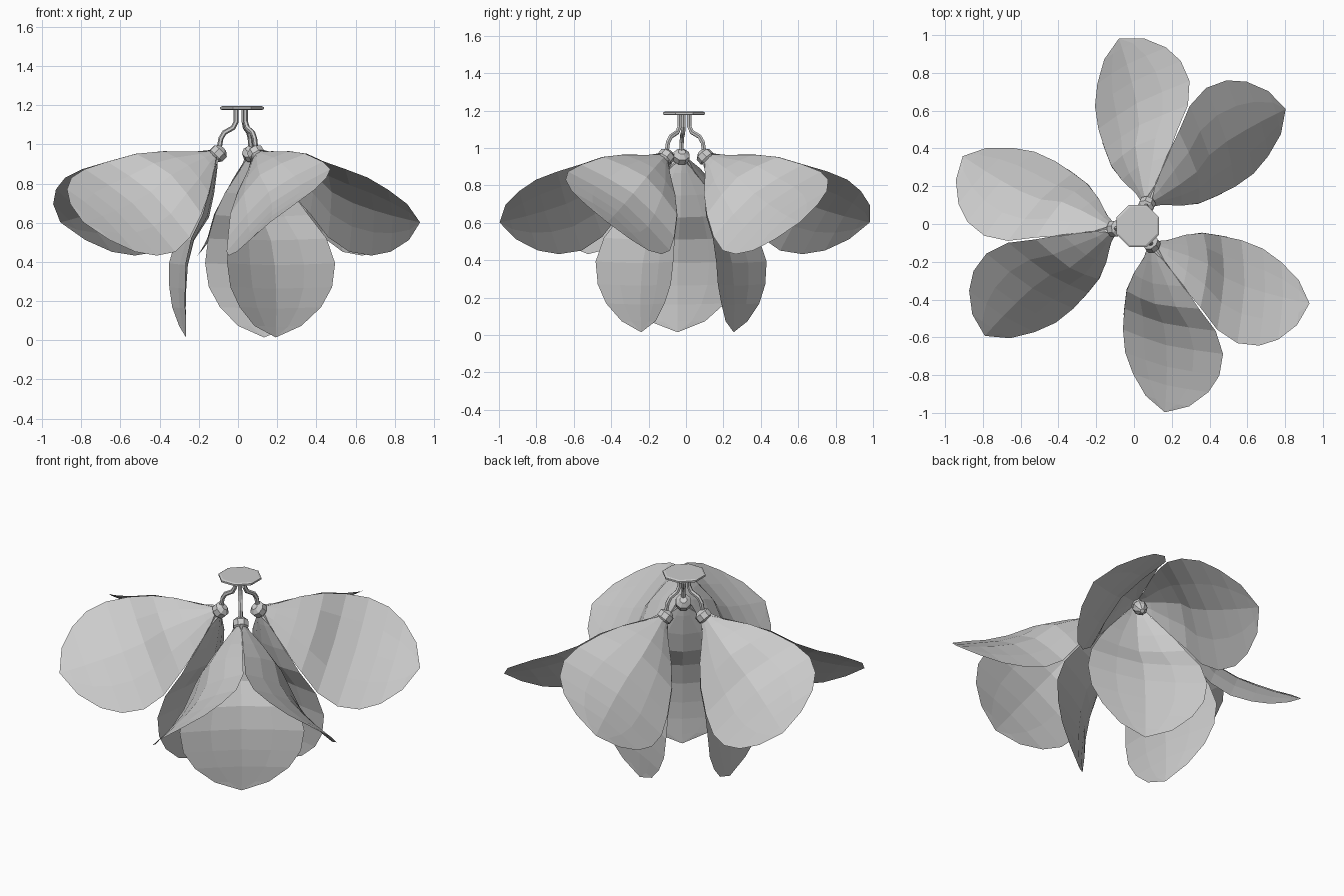
import bpy, bmesh
from math import radians, cos, sin
from mathutils import Vector, Matrix

cube = bpy.data.objects.get("Cube")
if cube:
    bpy.data.objects.remove(cube, do_unlink=True)

CENTER = Vector((0.02, -0.01, 0))
UP = Vector((0, 0, 1))


def material(name, rgb):
    m = bpy.data.materials.new(name)
    m.use_nodes = True
    m.diffuse_color = (*rgb, 1)
    m.node_tree.nodes["Principled BSDF"].inputs["Base Color"].default_value = (*rgb, 1)
    return m


GREY = material("soft grey", (0.6, 0.6, 0.6))


def finish(bm, name):
    mesh = bpy.data.meshes.new(name)
    bm.to_mesh(mesh)
    bm.free()
    mesh.materials.append(GREY)
    ob = bpy.data.objects.new(name, mesh)
    bpy.context.collection.objects.link(ob)
    return ob


def lathe(name, profile, origin, axis, sides=8):
    """Turn (radius, distance) pairs around an axis."""
    bm = bmesh.new()
    turn = axis.to_track_quat('Z', 'Y')
    rings = []
    for r, h in profile:
        rings.append([bm.verts.new(origin + turn @ Vector((
            r * cos(radians(360 * (i + 0.5) / sides)),
            r * sin(radians(360 * (i + 0.5) / sides)), h))) for i in range(sides)])
    for a, b in zip(rings, rings[1:]):
        for i in range(sides):
            j = (i + 1) % sides
            bm.faces.new((a[i], a[j], b[j], b[i]))
    bm.faces.new(rings[0][::-1])
    bm.faces.new(rings[-1])
    return finish(bm, name)


# Petal rows: distance along, half width, centre bow, edge lift
ROWS = [(0, .025, 0, .01), (.1, .075, -.01, .025), (.22, .175, -.015, .05),
        (.34, .25, -.01, .065), (.47, .315, .045, .055), (.6, .345, .055, .055),
        (.72, .325, .045, .045), (.82, .26, .03, .035), (.91, .15, .012, .015)]
TIP = 0.965
COLUMNS = (-1, -.5, 0, .5, 1)


def petal(name, origin, along, inward):
    side = along.cross(inward)
    bm = bmesh.new()
    grid = []
    for l, w, bow, lift in ROWS:
        grid.append([bm.verts.new(origin + along * l + side * (w * v)
                                  + inward * (bow + lift * abs(v) ** 1.4)) for v in COLUMNS])
    for a, b in zip(grid, grid[1:]):
        for i in range(len(COLUMNS) - 1):
            bm.faces.new((a[i], a[i + 1], b[i + 1], b[i]))
    tip = bm.verts.new(origin + along * TIP)
    for a, b in zip(grid[-1], grid[-1][1:]):
        bm.faces.new((a, b, tip))
    return finish(bm, name)


def rod(name, points):
    curve = bpy.data.curves.new(name, 'CURVE')
    curve.dimensions = '3D'
    curve.bevel_depth = 0.013
    curve.bevel_resolution = 1
    curve.use_fill_caps = True
    line = curve.splines.new('POLY')
    line.points.add(len(points) - 1)
    for p, co in zip(line.points, points):
        p.co = (*co, 1)
    line.use_smooth = False
    curve.materials.append(GREY)
    ob = bpy.data.objects.new(name, curve)
    bpy.context.collection.objects.link(ob)


# Ceiling plate
lathe("ceiling_plate", [(.11, 1.175), (.121, 1.18), (.121, 1.19), (.11, 1.195)], CENTER, UP)

# Three drooping flowers, each on a bent rod
SPREAD = radians(35)
for label, angle in (("left", 67), ("right", 187), ("front", 307)):
    out = Vector((cos(radians(angle)), sin(radians(angle)), 0))
    base = CENTER + out * 0.12 + UP * 0.965
    axis = (out - UP).normalized()
    down = (-out - UP).normalized()

    rod(label + "_rod", [CENTER + out * r + UP * z for r, z in
        ((.03, 1.18), (.03, 1.115), (.045, 1.085), (.09, 1.06), (.108, 1.03), (.12, .96))])
    lathe(label + "_holder", [(.02, -.035), (.045, -.015), (.045, .02), (.03, .035)],
          base - UP * .01, axis)
    lathe(label + "_socket", [(.02, .03), (.042, .09), (.035, .13), (.012, .16)], base, axis)

    for k, place in enumerate(("lower", "first_upper", "second_upper")):
        radial = Matrix.Rotation(radians(120 * k), 3, axis) @ down
        along = axis * cos(SPREAD) + radial * sin(SPREAD)
        inward = axis * sin(SPREAD) - radial * cos(SPREAD)
        petal(f"{label}_{place}_petal", base, along, inward)
